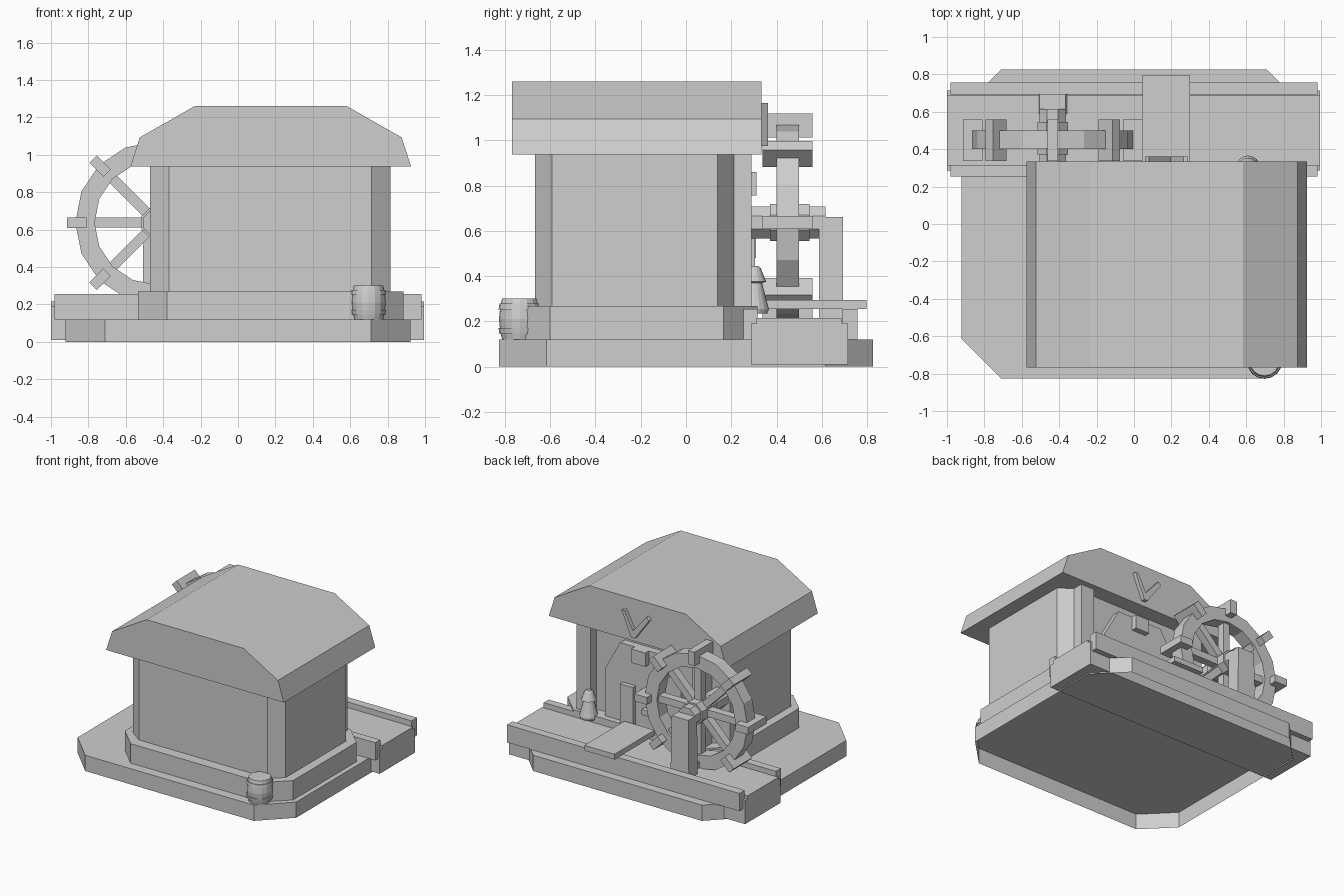
import bpy, bmesh, math
from mathutils import Matrix, Vector

cube = bpy.data.objects.get("Cube")
if cube:
    bpy.data.objects.remove(cube, do_unlink=True)

GREY = (0.62, 0.62, 0.62, 1)
stone = bpy.data.materials.new("plain_grey")
stone.use_nodes = True
stone.diffuse_color = GREY
stone.node_tree.nodes["Principled BSDF"].inputs["Base Color"].default_value = GREY


def finish(name, bm):
    bmesh.ops.recalc_face_normals(bm, faces=bm.faces)
    mesh = bpy.data.meshes.new(name)
    bm.to_mesh(mesh)
    bm.free()
    obj = bpy.data.objects.new(name, mesh)
    bpy.context.collection.objects.link(obj)
    mesh.materials.append(stone)
    return obj


def extrude(name, points, shift, hollow=False):
    """Solid made by sweeping a flat outline along a vector; hollow leaves the floor open."""
    bm = bmesh.new()
    face = bm.faces.new([bm.verts.new(p) for p in points])
    out = bmesh.ops.extrude_face_region(bm, geom=[face], use_keep_orig=True)
    moved = [v for v in out["geom"] if isinstance(v, bmesh.types.BMVert)]
    bmesh.ops.translate(bm, verts=moved, vec=shift)
    bmesh.ops.recalc_face_normals(bm, faces=bm.faces)
    if hollow:
        floor = points[0][2]
        low = [f for f in bm.faces if all(abs(v.co.z - floor) < 0.001 for v in f.verts)]
        bmesh.ops.delete(bm, geom=low, context="FACES_ONLY")
    return finish(name, bm)


def box(name, x0, x1, y0, y1, z0, z1):
    return extrude(name, [(x0, y0, z0), (x1, y0, z0), (x1, y1, z0), (x0, y1, z0)], (0, 0, z1 - z0))


def octagon(name, x0, x1, y0, y1, z0, z1, cx, cy, hollow=False):
    """Block whose four upright corners are cut off."""
    outline = [(x0 + cx, y0), (x1 - cx, y0), (x1, y0 + cy), (x1, y1 - cy),
               (x1 - cx, y1), (x0 + cx, y1), (x0, y1 - cy), (x0, y0 + cy)]
    return extrude(name, [(x, y, z0) for x, y in outline], (0, 0, z1 - z0), hollow)


def back_plate(name, outline, y0, y1):
    return extrude(name, [(x, y0, z) for x, z in outline], (0, y1 - y0, 0))


def lathe(name, profile, place, sides=16, closed=False):
    """Turned shape from (radius, height) pairs."""
    bm = bmesh.new()
    rings = []
    for r, h in profile:
        rings.append([bm.verts.new((r * math.cos(a), r * math.sin(a), h))
                      for a in (math.tau * i / sides for i in range(sides))])
    pairs = list(zip(rings, rings[1:]))
    if closed:
        pairs.append((rings[-1], rings[0]))
    else:
        bm.faces.new(rings[0])
        bm.faces.new(rings[-1])
    for a, b in pairs:
        for i in range(sides):
            j = (i + 1) % sides
            bm.faces.new((a[i], a[j], b[j], b[i]))
    bmesh.ops.transform(bm, matrix=place, verts=bm.verts)
    return finish(name, bm)


# Stepped base (open underneath) and house walls
octagon("base_platform", -0.922, 0.922, -0.825, 0.825, 0, 0.12, 0.21, 0.21, hollow=True)
octagon("foundation", -0.535, 0.885, -0.75, 0.315, 0.12, 0.268, 0.155, 0.15)
octagon("house_walls", -0.47, 0.815, -0.667, 0.215, 0.268, 0.94, 0.1, 0.075)

# Faceted roof running front to back
MID = 0.175
half = [(0.75, 0.938), (0.7, 1.093), (0.407, 1.26)]
roof = [(MID + x, z) for x, z in half] + [(MID - x, z) for x, z in reversed(half)]
back_plate("roof", roof, -0.768, 0.333)

# Back wall: pillars, arched door surround, door and fittings
for side, s in (("left", 1), ("right", -1)):
    a, b = sorted((MID + s * 0.43, MID + s * 0.545))
    box(side + "_back_pillar", a, b, 0.19, 0.289, 0.268, 0.94)
arch = [(0.32, 0.25), (0.32, 0.63), (0.19, 0.86)]
back_plate("door_surround", [(MID + x, z) for x, z in arch]
           + [(MID - x, z) for x, z in reversed(arch)], 0.2, 0.27)
box("door", 0.235, 0.345, 0.26, 0.305, 0.25, 0.565)
box("door_sign", 0.125, 0.245, 0.26, 0.312, 0.755, 0.86)
box("wall_box", 0.09, 0.17, 0.26, 0.31, 0.48, 0.565)
box("wall_shelf", 0.07, 0.16, 0.26, 0.31, 0.38, 0.42)

# Angled ornament on the back gable
back_plate("gable_ornament", [(0.29, 1.165), (0.21, 0.975), (0.18, 0.975),
                              (0.06, 1.14), (0.08, 1.165), (0.195, 1.03), (0.265, 1.165)],
           0.33, 0.362)

# Canal, banks and footbridge
box("canal_bed", -1, 0.995, 0.287, 0.715, 0.01, 0.19)
box("canal_water", -1, 0.995, 0.312, 0.687, 0.18, 0.215)
box("inner_bank", -0.98, 0.98, 0.255, 0.315, 0.12, 0.255)
box("outer_bank", -0.98, 0.98, 0.692, 0.757, 0.12, 0.255)
box("footbridge", 0.045, 0.3, 0.315, 0.797, 0.255, 0.295)

# Water wheel turning on a front-to-back axle
CENTRE = Vector((-0.435, 0.45, 0.637))
upright = Matrix.Translation(CENTRE) @ Matrix.Rotation(-math.pi / 2, 4, "X")
octant = upright @ Matrix.Rotation(math.pi / 8, 4, "Z")
lathe("wheel_rim", [(0.332, -0.05), (0.435, -0.05), (0.435, 0.05), (0.332, 0.05)],
      upright, 16, True)
lathe("wheel_hub", [(0.088, -0.08), (0.088, 0.095)], octant, 8)
lathe("wheel_axle", [(0.076, -0.24), (0.076, 0.165)], octant, 8)


def radial(name, r0, r1, thick, y0, y1, angle):
    obj = box(name, r0, r1, y0, y1, -thick / 2, thick / 2)
    obj.data.transform(Matrix.Translation(CENTRE) @ Matrix.Rotation(angle, 4, "Y"))


for i in range(8):
    turn = i * math.pi / 4
    radial(f"wheel_spoke_{i + 1}", 0.06, 0.37, 0.054, -0.03, 0.03, turn)
    radial(f"wheel_paddle_{i + 1}", 0.375, 0.48, 0.056, -0.112, 0.108, turn)

# Tapered post carrying the outer end of the axle
back_plate("axle_post", [(-0.51, 0.2), (-0.355, 0.2), (-0.365, 0.66), (-0.505, 0.66)], 0.588, 0.694)

# Hooped barrel at the front corner
barrel = [(0.078, 0), (0.084, 0.025), (0.09, 0.025), (0.094, 0.05), (0.088, 0.05), (0.092, 0.09),
          (0.088, 0.132), (0.094, 0.132), (0.09, 0.158), (0.084, 0.158), (0.078, 0.182)]
lathe("barrel", barrel, Matrix.Translation((0.698, -0.734, 0.12)))

# Capped jar beside the canal
jar = [(0.06, 0), (0.066, 0.02), (0.058, 0.05), (0.036, 0.135), (0.054, 0.14), (0.03, 0.2), (0.018, 0.21)]
lathe("capped_jar", jar, Matrix.Translation((0.61, 0.3, 0.235)))
